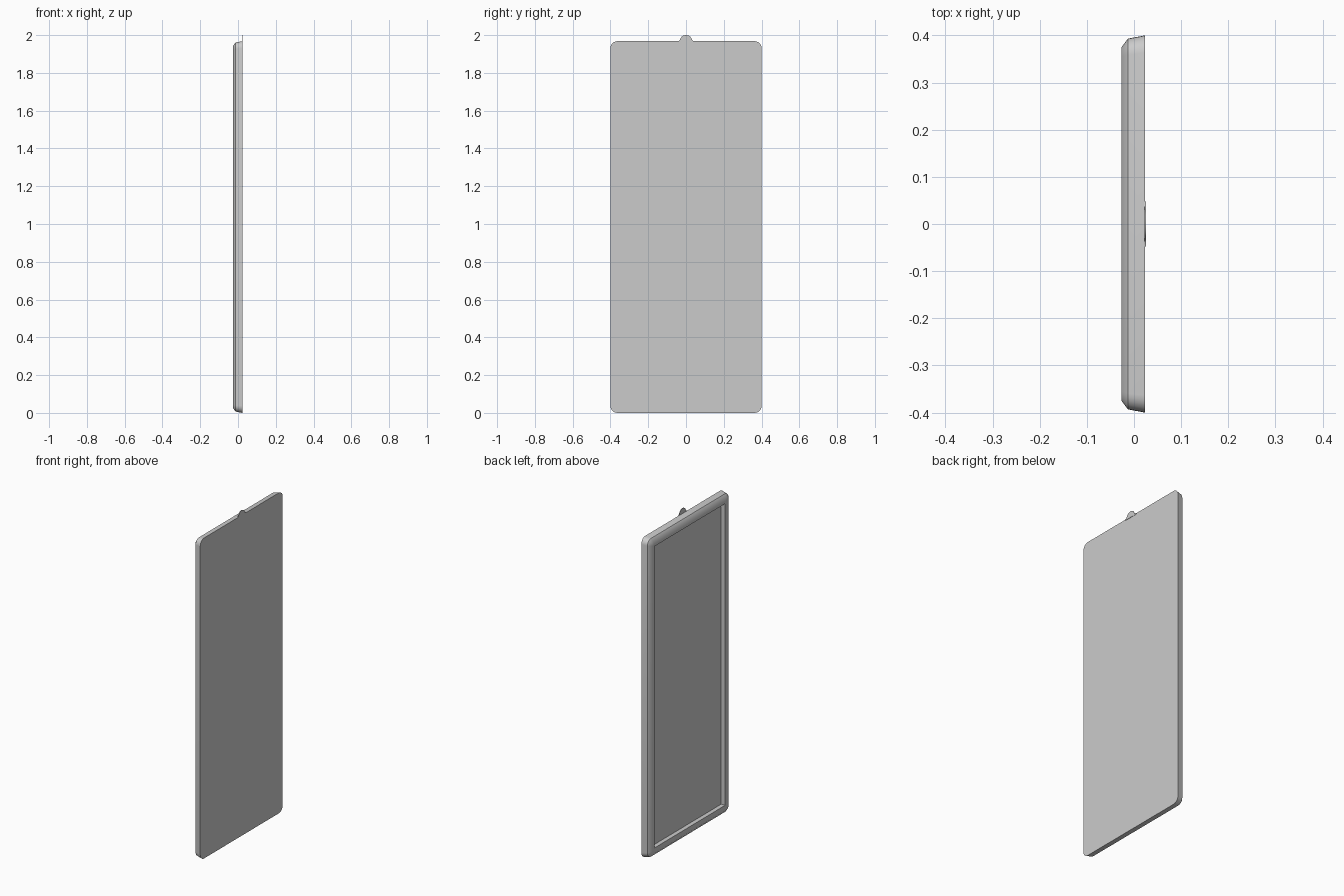
import bpy, bmesh
from math import sin, cos, pi, radians

if "Cube" in bpy.data.objects:
    bpy.data.objects.remove(bpy.data.objects["Cube"])

W, H = 0.40, 1.968      # half width, frame height
CORNER, STEPS = 0.037, 6


def ring(bm, x, inset, radius):
    """Rounded rectangle of vertices in the plane at x."""
    hy, hz = W - inset - radius, H / 2 - inset - radius
    verts = []
    for q, (sy, sz) in enumerate([(1, 1), (-1, 1), (-1, -1), (1, -1)]):
        for i in range(STEPS + 1):
            a = (q + i / STEPS) * pi / 2
            verts.append(bm.verts.new((x, sy * hy + radius * cos(a),
                                       H / 2 + sz * hz + radius * sin(a))))
    return verts


def finish(bm, name, angle):
    bmesh.ops.remove_doubles(bm, verts=bm.verts, dist=1e-5)
    bmesh.ops.recalc_face_normals(bm, faces=bm.faces)
    mesh = bpy.data.meshes.new(name)
    bm.to_mesh(mesh)
    bm.free()
    ob = bpy.data.objects.new(name, mesh)
    bpy.context.collection.objects.link(ob)
    bpy.ops.object.select_all(action='DESELECT')
    ob.select_set(True)
    bpy.context.view_layer.objects.active = ob
    bpy.ops.object.shade_smooth_by_angle(angle=radians(angle))
    return ob


# Frame: flat back, tapered side, bevelled rim, square recess with flat panel
bm = bmesh.new()
profile = [(0.0235, 0, CORNER), (-0.013, 0.007, 0.034), (-0.0265, 0.025, 0.02),
           (-0.0265, 0.058, 0), (0.0, 0.058, 0)]
rings = [ring(bm, *p) for p in profile]
n = len(rings[0])
for a, b in zip(rings, rings[1:]):
    for i in range(n):
        j = (i + 1) % n
        bm.faces.new((a[i], a[j], b[j], b[i]))
bm.faces.new(rings[0])
bm.faces.new(rings[-1])
finish(bm, "mirror_frame", 42)

# Hanging tab: thin plate with round top and flared foot
bm = bmesh.new()
half = [(0.048, 1.962), (0.048, 1.968), (0.038, 1.97), (0.033, 1.975)]
arc = [(0.031 * cos(i * pi / 12), 1.973 + 0.027 * sin(i * pi / 12)) for i in range(1, 12)]
outline = half + arc + [(-y, z) for y, z in reversed(half)]
face = bm.faces.new([bm.verts.new((0.0225, y, z)) for y, z in outline])
ext = bmesh.ops.extrude_face_region(bm, geom=[face])
bmesh.ops.translate(bm, vec=(0.0025, 0, 0),
                    verts=[v for v in ext["geom"] if isinstance(v, bmesh.types.BMVert)])
finish(bm, "hanging_tab", 35)
